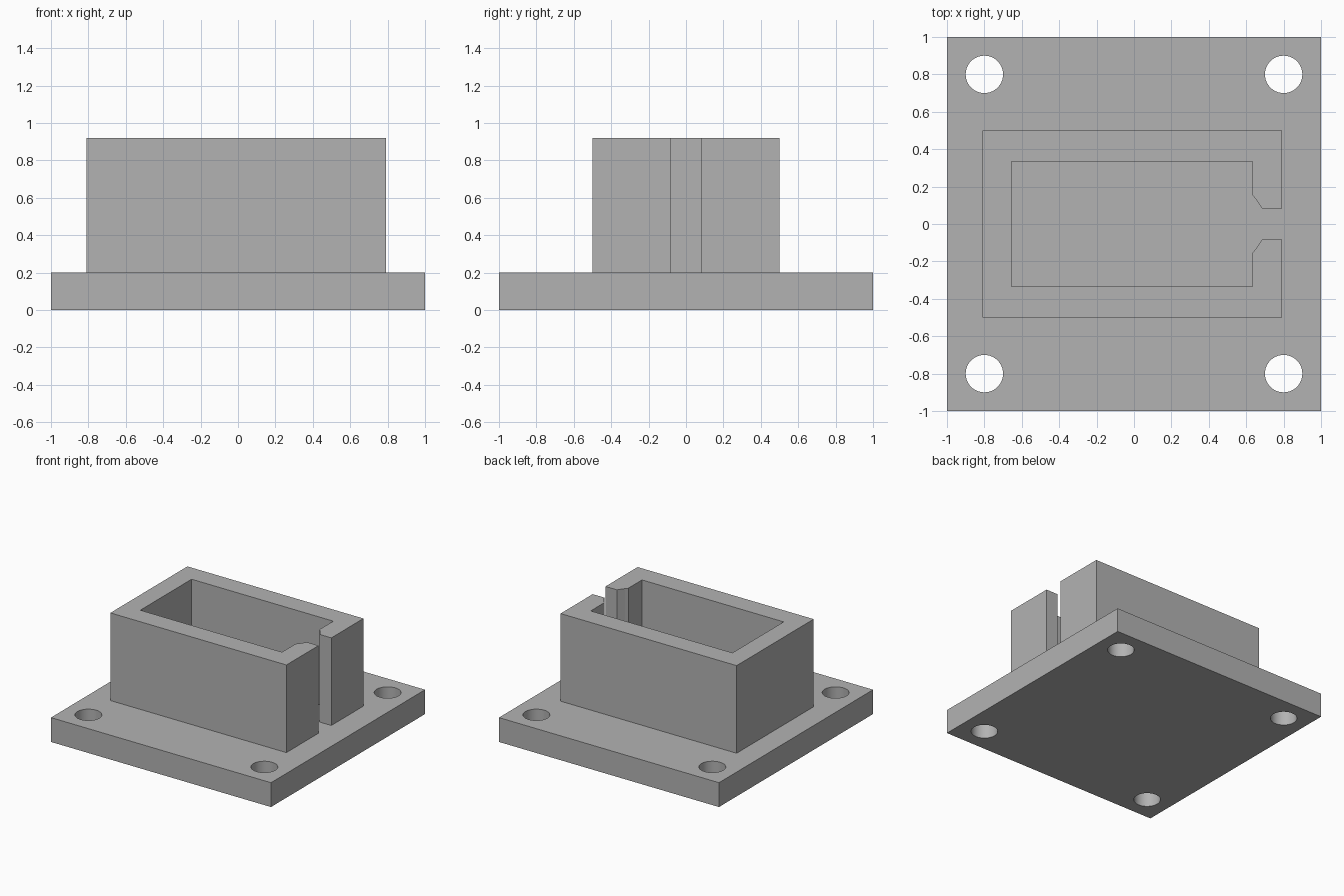
import bpy
import bmesh
import math
from mathutils import Matrix

cube = bpy.data.objects.get("Cube")
if cube:
    bpy.data.objects.remove(cube, do_unlink=True)

PLATE_TOP = 0.2
WALL_TOP = 0.92

# Single grey material
grey = bpy.data.materials.new("plain_grey")
grey.use_nodes = True
colour = (0.45, 0.45, 0.45, 1)
grey.diffuse_color = colour
grey.node_tree.nodes["Principled BSDF"].inputs["Base Color"].default_value = colour


def add_object(name, bm):
    bmesh.ops.recalc_face_normals(bm, faces=bm.faces)
    mesh = bpy.data.meshes.new(name)
    bm.to_mesh(mesh)
    bm.free()
    mesh.materials.append(grey)
    obj = bpy.data.objects.new(name, mesh)
    bpy.context.collection.objects.link(obj)
    return obj


def select_only(obj):
    bpy.ops.object.select_all(action="DESELECT")
    obj.select_set(True)
    bpy.context.view_layer.objects.active = obj


# Square base plate
bm = bmesh.new()
bmesh.ops.create_cube(bm, size=2, matrix=Matrix.Translation((0, 0, PLATE_TOP / 2))
                      @ Matrix.Diagonal((1, 1, PLATE_TOP / 2, 1)))
plate = add_object("base_plate", bm)

# Four corner bolt holes
bm = bmesh.new()
for x in (-0.8, 0.8):
    for y in (-0.8, 0.8):
        bmesh.ops.create_cone(bm, cap_ends=True, segments=48, radius1=0.1, radius2=0.1,
                              depth=1, matrix=Matrix.Translation((x, y, 0)))
cutter = add_object("bolt_hole_cutter", bm)
cutter.hide_render = True

holes = plate.modifiers.new("bolt_holes", "BOOLEAN")
holes.operation = "DIFFERENCE"
holes.solver = "EXACT"
holes.object = cutter
select_only(plate)
bpy.ops.object.modifier_apply(modifier=holes.name)
bpy.data.objects.remove(cutter, do_unlink=True)
bpy.ops.object.shade_smooth_by_angle(angle=math.radians(30))

# C-shaped housing wall: half profile with a chamfered slot, mirrored across y
half = [(-0.81, 0), (-0.81, 0.5), (0.79, 0.5), (0.79, 0.083), (0.685, 0.083),
        (0.65, 0.135), (0.633, 0.155), (0.633, 0.333), (-0.655, 0.333), (-0.655, 0)]
inner_half = half[3:-1]
outer_half = half[1:3]
outline = outer_half + inner_half
outline += [(x, -y) for x, y in reversed(outline)]

bm = bmesh.new()
base = bm.faces.new([bm.verts.new((x, y, PLATE_TOP)) for x, y in outline])
wall = bmesh.ops.extrude_face_region(bm, geom=[base])
top = [v for v in wall["geom"] if isinstance(v, bmesh.types.BMVert)]
bmesh.ops.translate(bm, verts=top, vec=(0, 0, WALL_TOP - PLATE_TOP))
add_object("housing_wall", bm)
